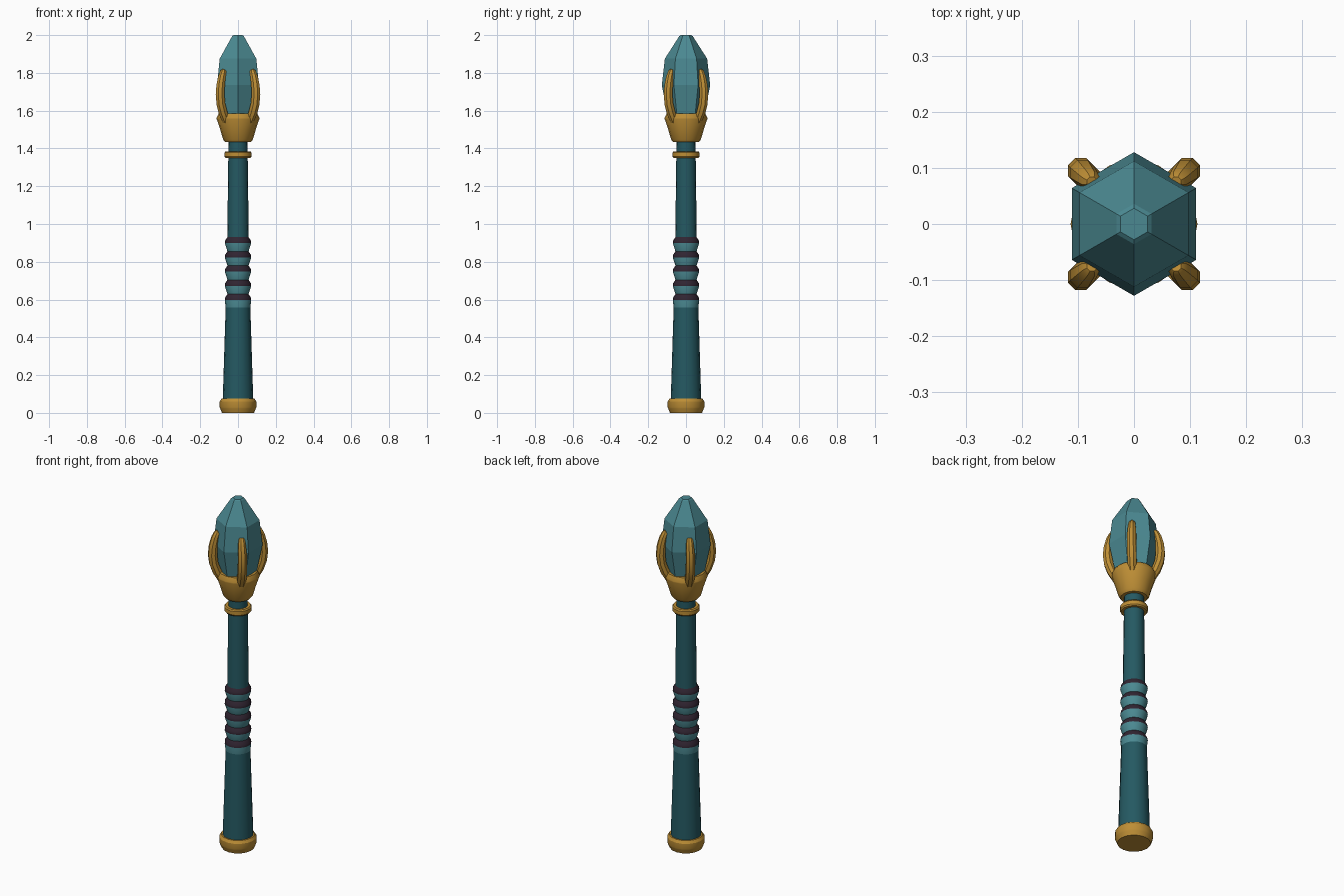
import bpy, bmesh, math
from mathutils import Vector

if "Cube" in bpy.data.objects:
    bpy.data.objects.remove(bpy.data.objects["Cube"])


def material(name, rgb):
    m = bpy.data.materials.new(name)
    m.diffuse_color = (*rgb, 1)
    m.use_nodes = True
    m.node_tree.nodes["Principled BSDF"].inputs["Base Color"].default_value = m.diffuse_color
    return m


GOLD = material("gold", (0.51, 0.27, 0.036))
DARK_TEAL = material("dark teal", (0.018, 0.10, 0.122))
LIGHT_TEAL = material("light teal", (0.07, 0.25, 0.285))
PLUM = material("dark plum", (0.03, 0.018, 0.031))


def skin(name, rings, mats, smooth=True):
    """Join equal rings of points into a closed, capped surface."""
    bm = bmesh.new()
    rows = [[bm.verts.new(p) for p in ring] for ring in rings]
    n = len(rows[0])
    for a, b in zip(rows, rows[1:]):
        for i in range(n):
            j = (i + 1) % n
            bm.faces.new((a[i], a[j], b[j], b[i]))
    bm.faces.new(rows[0][::-1])
    bm.faces.new(rows[-1])
    bmesh.ops.recalc_face_normals(bm, faces=bm.faces)
    mesh = bpy.data.meshes.new(name)
    bm.to_mesh(mesh)
    bm.free()
    obj = bpy.data.objects.new(name, mesh)
    bpy.context.collection.objects.link(obj)
    for m in mats:
        mesh.materials.append(m)
    if smooth:
        bpy.ops.object.select_all(action='DESELECT')
        bpy.context.view_layer.objects.active = obj
        obj.select_set(True)
        bpy.ops.object.shade_smooth_by_angle(angle=math.radians(30))
    return obj


def lathe(name, profile, mats, sides=16, turn=0.0, smooth=True):
    """Turn (radius, height) pairs around the z axis."""
    angles = [turn + math.tau * i / sides for i in range(sides)]
    rings = [[(r * math.cos(a), r * math.sin(a), z) for a in angles] for r, z in profile]
    return skin(name, rings, mats, smooth)


# Handle
lathe("pommel", [(0.085, 0), (0.094, 0.022), (0.097, 0.03), (0.097, 0.06),
                 (0.088, 0.075), (0.07, 0.075)], [GOLD])
lathe("lower_shaft", [(0.081, 0.06), (0.065, 0.57)], [DARK_TEAL])
lathe("upper_shaft", [(0.057, 0.91), (0.050, 1.46)], [DARK_TEAL])

# Ribbed grip: light undersides and dark top sides on every rib
profile = [(0.065, 0.555)]
for k in range(5):
    z = 0.597 + 0.0755 * k
    profile += [(0.070, z), (0.068, z + 0.014), (0.056, z + 0.032)]
grip = lathe("grip", profile, [LIGHT_TEAL, PLUM])
for face in grip.data.polygons:
    face.material_index = 1 if face.normal.z > 0.02 else 0

# Collar and cup
lathe("collar", [(0.05, 1.35), (0.066, 1.35), (0.071, 1.357), (0.071, 1.378),
                 (0.066, 1.385), (0.05, 1.385)], [GOLD])
lathe("cup", [(0.068, 1.433), (0.079, 1.448), (0.094, 1.50), (0.113, 1.556),
              (0.113, 1.562), (0.102, 1.586), (0.088, 1.586), (0.08, 1.57)], [GOLD])

# Crystal with one corner towards the front
lathe("crystal", [(0.08, 1.54), (0.098, 1.585), (0.128, 1.735), (0.112, 1.875),
                  (0.036, 1.994), (0.028, 2.0)],
      [LIGHT_TEAL], sides=6, turn=math.pi / 2, smooth=False)

# Four curved claws on the diagonals: (distance from axis, height, thickness)
path = [(0.088, 1.545, 0.022), (0.112, 1.59, 0.025), (0.128, 1.635, 0.025),
        (0.134, 1.685, 0.025), (0.130, 1.735, 0.024), (0.120, 1.78, 0.021),
        (0.109, 1.808, 0.017), (0.106, 1.817, 0.010)]
for k in range(4):
    a = math.pi / 4 + k * math.pi / 2
    out = Vector((math.cos(a), math.sin(a), 0))
    side = Vector((-math.sin(a), math.cos(a), 0))
    rings = []
    for i, (d, z, r) in enumerate(path):
        p, q = path[max(i - 1, 0)], path[min(i + 1, len(path) - 1)]
        along = (out * (q[0] - p[0]) + Vector((0, 0, q[1] - p[1]))).normalized()
        across = side.cross(along)
        centre = out * d + Vector((0, 0, z))
        rings.append([centre + r * (side * math.cos(t) + across * math.sin(t))
                      for t in (math.tau * (s + 0.5) / 8 for s in range(8))])
    skin(f"claw_{k + 1}", rings, [GOLD])
